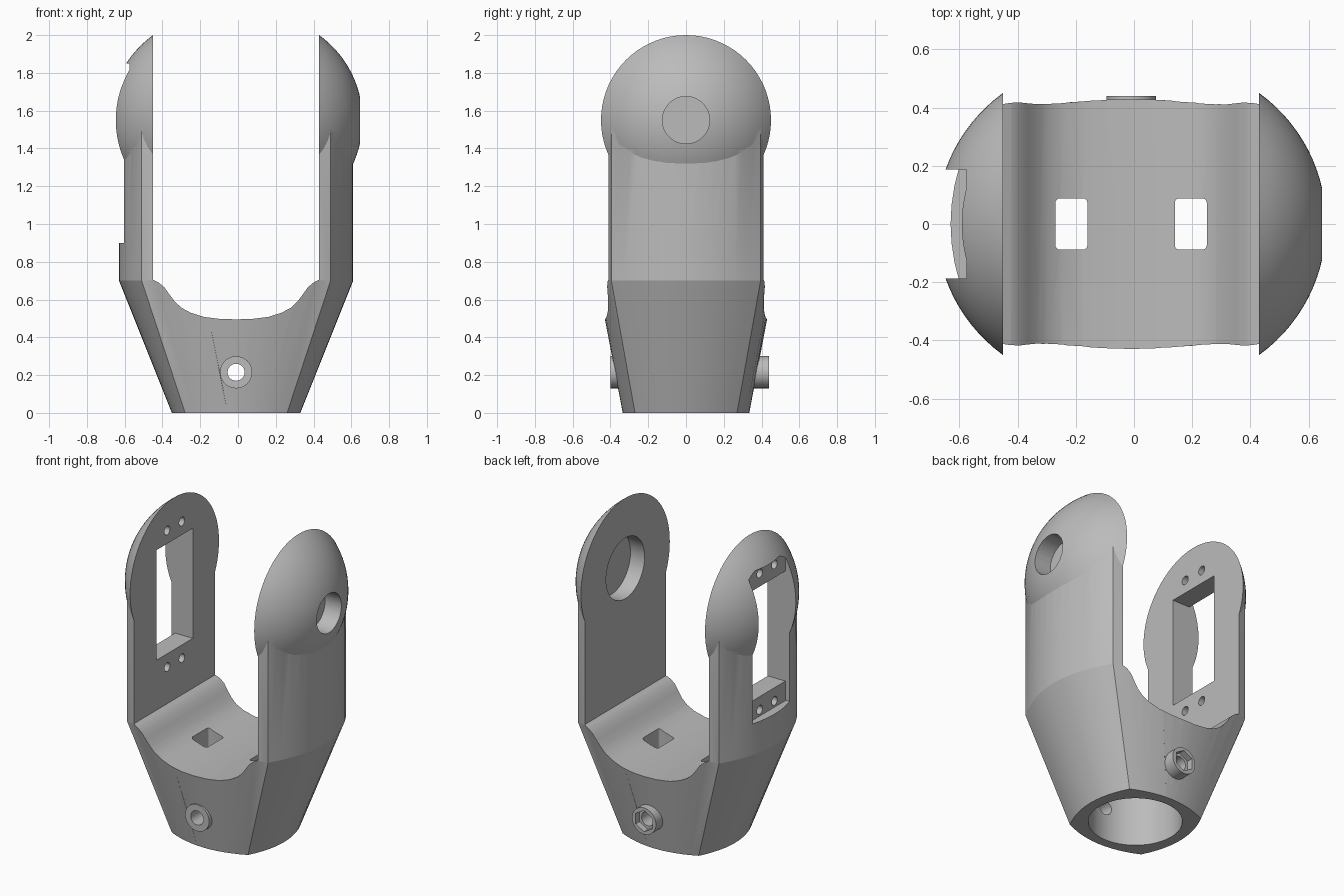
import bpy, bmesh, math
from mathutils import Matrix, Vector

cube = bpy.data.objects.get("Cube")
if cube:
    bpy.data.objects.remove(cube, do_unlink=True)

CX = -0.01          # symmetry plane of the fork
PIVOT_Z = 1.55      # height of the pivot axis

grey = bpy.data.materials.new("plain grey")
grey.use_nodes = True
grey.diffuse_color = (0.5, 0.5, 0.5, 1)
grey.node_tree.nodes["Principled BSDF"].inputs["Base Color"].default_value = (0.5, 0.5, 0.5, 1)


def finish(bm, name):
    bmesh.ops.recalc_face_normals(bm, faces=bm.faces)
    mesh = bpy.data.meshes.new(name)
    bm.to_mesh(mesh)
    bm.free()
    mesh.materials.append(grey)
    obj = bpy.data.objects.new(name, mesh)
    bpy.context.collection.objects.link(obj)
    return obj


def loft(name, rings):
    bm = bmesh.new()
    loops = [[bm.verts.new(p) for p in ring] for ring in rings]
    n = len(loops[0])
    for a, b in zip(loops, loops[1:]):
        for i in range(n):
            j = (i + 1) % n
            bm.faces.new((a[i], a[j], b[j], b[i]))
    bm.faces.new(loops[0][::-1])
    bm.faces.new(loops[-1])
    return finish(bm, name)


def cylinder(name, start, end, radius, sides=48):
    start, end = Vector(start), Vector(end)
    axis = end - start
    bm = bmesh.new()
    turn = axis.to_track_quat('Z', 'Y').to_matrix().to_4x4()
    bmesh.ops.create_cone(bm, cap_ends=True, segments=sides, radius1=radius,
                          radius2=radius, depth=axis.length,
                          matrix=Matrix.Translation((start + end) / 2) @ turn)
    return finish(bm, name)


def box(name, low, high, bevel=0):
    bm = bmesh.new()
    bmesh.ops.create_cube(bm, size=1)
    low, high = Vector(low), Vector(high)
    for v in bm.verts:
        v.co = [(low[i] + high[i]) / 2 + v.co[i] * (high[i] - low[i]) for i in range(3)]
    if bevel:
        upright = [e for e in bm.edges if abs(e.verts[0].co.z - e.verts[1].co.z) > 0.01]
        bmesh.ops.bevel(bm, geom=upright, offset=bevel, segments=4, profile=0.5,
                        affect='EDGES')
    return finish(bm, name)


def combine(target, tool, operation):
    mod = target.modifiers.new("combine", 'BOOLEAN')
    mod.operation, mod.solver, mod.object = operation, 'EXACT', tool
    bpy.ops.object.select_all(action='DESELECT')
    bpy.context.view_layer.objects.active = target
    target.select_set(True)
    bpy.ops.object.modifier_apply(modifier=mod.name)
    bpy.data.objects.remove(tool, do_unlink=True)


def bulged_square(z, corner_x, corner_y, bulge_x, bulge_y, steps=12):
    """Square outline whose four sides bow outwards."""
    half = []
    for i in range(steps):
        t = -1 + 2 * i / steps
        half.append((corner_x + bulge_x * (1 - t * t), corner_y * t))
    for i in range(steps):
        t = 1 - 2 * i / steps
        half.append((corner_x * t, corner_y + bulge_y * (1 - t * t)))
    full = half + [(-x, -y) for x, y in half]
    return [(CX + x, y, z) for x, y in full]


# Tapered socket and straight arms in one solid
body = loft("fork_bracket", [
    bulged_square(0, 0.27, 0.27, 0.07, 0.065),
    bulged_square(0.7, 0.5, 0.395, 0.12, 0.073),
    bulged_square(PIVOT_Z, 0.5, 0.395, 0.12, 0.073)])


# Domed pivot ends
def dome(side, radius=0.45, height=0.23, sides=72, steps=14):
    ball = (radius ** 2 + height ** 2) / (2 * height)
    sweep = math.asin(radius / ball)
    profile = [(0.37, radius)]
    for i in range(steps):
        a = sweep * (1 - i / steps)
        profile.append((0.44 + height - ball + ball * math.cos(a), ball * math.sin(a)))
    profile.append((0.44 + height - 0.0005, 0.01))
    rings = []
    for x, r in profile:
        rings.append([(CX + side * x, r * math.cos(k * math.tau / sides),
                       PIVOT_Z + r * math.sin(k * math.tau / sides)) for k in range(sides)])
    return loft("dome", rings)


for side in (-1, 1):
    combine(body, dome(side), 'UNION')

# Bosses for the cross bolt
BOLT_Z = 0.215
combine(body, cylinder("front_boss", (CX, -0.4, BOLT_Z), (CX, -0.3, BOLT_Z), 0.085), 'UNION')
combine(body, cylinder("back_boss", (CX, 0.3, BOLT_Z), (CX, 0.44, BOLT_Z), 0.085), 'UNION')

# Gap between the arms with a curved saddle floor
saddle = [(0.44, 0.705), (0.41, 0.69), (0.38, 0.665), (0.355, 0.63), (0.325, 0.59),
          (0.29, 0.557), (0.24, 0.53), (0.17, 0.508), (0.09, 0.498)]
outline = [(0.44, 2.3)] + saddle + [(0, 0.495)]
outline += [(-x, z) for x, z in reversed(outline[:-1])]
combine(body, loft("gap", [[(CX + x, y, z) for x, z in outline] for y in (-0.8, 0.8)]),
        'DIFFERENCE')

# Round socket below and two slots down into it
combine(body, cylinder("socket", (CX, 0, -0.1), (CX, 0, 0.4), 0.273, 72), 'DIFFERENCE')
for side in (-1, 1):
    x = CX + side * 0.205
    combine(body, box("slot", (x - 0.055, -0.088, 0.3), (x + 0.055, 0.088, 0.8), 0.015),
            'DIFFERENCE')

# Bolt hole and hexagonal nut seat
combine(body, cylinder("bolt_hole", (CX, -0.6, BOLT_Z), (CX, 0.6, BOLT_Z), 0.045, 32),
        'DIFFERENCE')
combine(body, cylinder("nut_seat", (CX, 0.4, BOLT_Z), (CX, 0.6, BOLT_Z), 0.068, 6),
        'DIFFERENCE')

# Stepped pivot hole in one arm
combine(body, cylinder("pivot_hole", (0.3, 0, PIVOT_Z), (0.8, 0, PIVOT_Z), 0.125),
        'DIFFERENCE')
combine(body, cylinder("pivot_seat", (0.3, 0, PIVOT_Z), (0.53, 0, PIVOT_Z), 0.195),
        'DIFFERENCE')

# Motor window, outer recess and screw holes in the other arm
combine(body, box("recess", (-0.9, -0.188, 0.9), (-0.575, 0.188, 1.85)), 'DIFFERENCE')
combine(body, box("window", (-0.9, -0.185, 1.025), (-0.3, 0.185, 1.73)), 'DIFFERENCE')
for y in (-0.075, 0.075):
    for z in (0.94, 1.815):
        combine(body, cylinder("screw_hole", (-0.8, y, z), (-0.3, y, z), 0.028, 24),
                'DIFFERENCE')

bpy.ops.object.select_all(action='DESELECT')
bpy.context.view_layer.objects.active = body
body.select_set(True)
bpy.ops.object.shade_smooth_by_angle(angle=math.radians(20))
